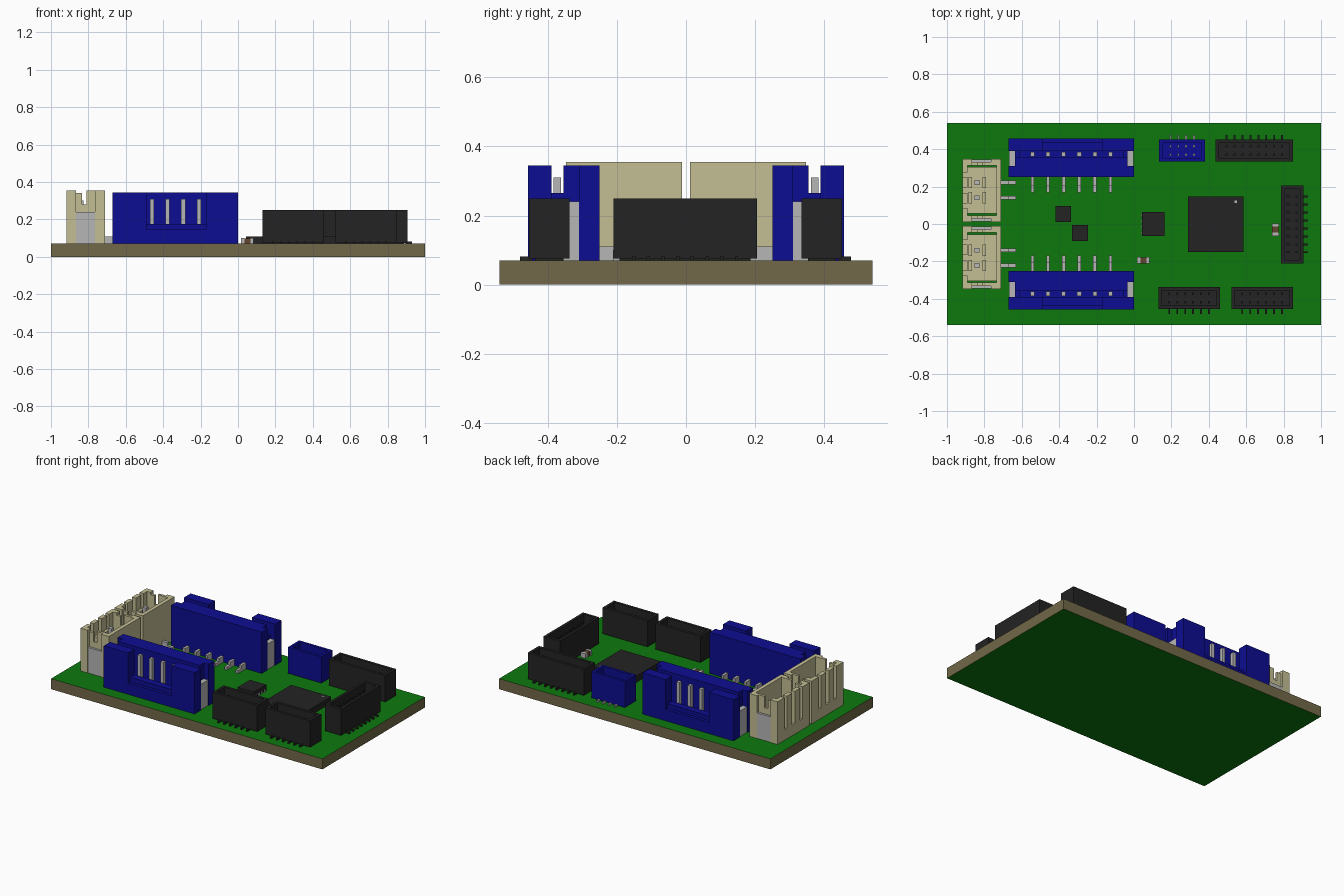
import bpy, bmesh

if "Cube" in bpy.data.objects:
    bpy.data.objects.remove(bpy.data.objects["Cube"])


def material(name, r, g, b):
    m = bpy.data.materials.new(name)
    m.diffuse_color = (r, g, b, 1)
    m.use_nodes = True
    m.node_tree.nodes["Principled BSDF"].inputs["Base Color"].default_value = m.diffuse_color
    return m


GREEN = material("board green", 0.004, 0.19, 0.004)
BROWN = material("board edge brown", 0.17, 0.14, 0.065)
BLUE = material("blue plastic", 0.004, 0.004, 0.29)
BLACK = material("black plastic", 0.017, 0.017, 0.017)
BEIGE = material("beige plastic", 0.55, 0.52, 0.30)
METAL = material("grey metal", 0.47, 0.47, 0.47)
CERAMIC = material("capacitor brown", 0.12, 0.06, 0.03)
Z = 0.07  # top of the board


def boxes(name, mat, items):
    """One object made of boxes given as (x0, x1, y0, y1, z0, z1)."""
    bm = bmesh.new()
    for b in items:
        lo = [min(b[i], b[i + 1]) for i in (0, 2, 4)]
        hi = [max(b[i], b[i + 1]) for i in (0, 2, 4)]
        for v in bmesh.ops.create_cube(bm, size=1)["verts"]:
            v.co = [lo[i] if v.co[i] < 0 else hi[i] for i in range(3)]
    me = bpy.data.meshes.new(name)
    bm.to_mesh(me)
    bm.free()
    me.materials.append(mat)
    ob = bpy.data.objects.new(name, me)
    bpy.context.collection.objects.link(ob)
    return ob


# Board: green faces above and below, brown edge
board = boxes("board", GREEN, [(-1, 1, -0.54, 0.54, 0, Z)])
board.data.materials.append(BROWN)
for p in board.data.polygons:
    p.material_index = 0 if abs(p.normal.z) > 0.5 else 1


# Large blue connectors, mirrored front to back
def blue_connector(s, side):
    x0, x1, top = -0.67, 0.0, 0.345
    y = [s * v for v in (0.457, 0.39, 0.355, 0.31, 0.25)]
    pins = [-0.543 + 0.0835 * i for i in range(6)]
    body = [
        (x0, -0.49, y[0], y[1], Z, top),             # outer wall posts
        (-0.17, x1, y[0], y[1], Z, top),
        (-0.49, -0.17, y[0], y[1], Z, 0.145),        # sill of the window
        (-0.49, -0.17, s * 0.435, y[1], 0.145, 0.175),
        (x0 + 0.035, x1 - 0.035, y[2], y[3], Z, top),  # thick inner wall
        (x0, x1, y[3], y[4], Z, top),
        (x0 + 0.035, x1 - 0.035, y[1], y[2], Z, 0.15),  # floor
        (x0 + 0.035, x0 + 0.06, y[1], y[2], 0.15, 0.265),  # end stops
        (x1 - 0.06, x1 - 0.035, y[1], y[2], 0.15, 0.265),
    ]
    boxes(side + "_blue_housing", BLUE, body)
    boxes(side + "_blue_solder_tabs", METAL, [
        (x0 + 0.003, x0 + 0.035, y[1], y[3], Z, 0.24),
        (x1 - 0.035, x1 - 0.003, y[1], y[3], Z, 0.24)])
    metal = []
    for x in pins:
        metal += [(x - 0.011, x + 0.011, s * 0.384, s * 0.362, 0.15, 0.31),
                  (x - 0.009, x + 0.009, s * 0.25, s * 0.205, Z, 0.11),
                  (x - 0.009, x + 0.009, s * 0.205, s * 0.168, Z, 0.09)]
    boxes(side + "_blue_pins", METAL, metal)


# Beige power connectors, mirrored front to back
def beige_connector(s, side):
    x0, x1, top = -0.918, -0.71, 0.355
    ya, yb = 0.012, 0.347
    body = [(-0.735, x1, s * ya, s * yb, Z, top),       # back wall
            (x0, -0.735, s * 0.055, s * 0.305, Z, 0.14)]  # floor
    # open-topped wall split by narrow slots
    edges = [ya, 0.085, 0.11, 0.165, 0.195, 0.25, 0.275, yb]
    for a, b in zip(edges[::2], edges[1::2]):
        body.append((x0, x0 + 0.028, s * a, s * b, Z, top))
    # end walls with a notch, and the recess for the solder tabs
    for outer, inner in ((ya, 0.045), (yb, 0.314)):
        mid = (outer + inner) / 2
        body += [(x0 + 0.028, -0.865, s * outer, s * inner, Z, top),
                 (-0.765, -0.735, s * outer, s * inner, Z, top),
                 (-0.81, -0.765, s * mid, s * inner, Z, top),
                 (-0.865, -0.835, s * mid, s * inner, Z, 0.34),
                 (-0.835, -0.81, s * mid, s * inner, Z, 0.28)]
    # collars around the pins
    for y in (0.14, 0.222):
        body += [(-0.885, -0.865, s * (y - 0.03), s * (y + 0.03), 0.14, 0.27),
                 (-0.81, -0.79, s * (y - 0.03), s * (y + 0.03), 0.14, 0.27)]
    boxes(side + "_beige_housing", BEIGE, body)
    metal = [(-0.865, -0.765, s * 0.014, s * 0.03, Z, 0.24),
             (-0.865, -0.765, s * 0.345, s * 0.33, Z, 0.24)]
    for y in (0.14, 0.222):
        metal += [(-0.852, -0.826, s * (y - 0.013), s * (y + 0.013), 0.14, 0.30),
                  (x1, -0.67, s * (y - 0.01), s * (y + 0.01), Z, 0.11),
                  (-0.67, -0.632, s * (y - 0.01), s * (y + 0.01), Z, 0.09)]
    boxes(side + "_beige_pins_and_tabs", METAL, metal)


for s, side in ((-1, "front"), (1, "back")):
    blue_connector(s, side)
    beige_connector(s, side)


# Small shrouded headers; side = direction of the leads
def header(name, x0, x1, y0, y1, side, n, mat, pin_mat):
    w, top, floor = 0.018, 0.25, 0.12
    boxes(name + "_shroud", mat, [
        (x0, x1, y0, y0 + w, Z + 0.005, top), (x0, x1, y1 - w, y1, Z + 0.005, top),
        (x0, x0 + w, y0 + w, y1 - w, Z + 0.005, top),
        (x1 - w, x1, y0 + w, y1 - w, Z + 0.005, top),
        (x0 + w, x1 - w, y0 + w, y1 - w, Z, floor)])
    pins = []
    along_x = side in ("+y", "-y")
    mid = (x0 + x1) / 2 if along_x else (y0 + y1) / 2
    across = (y0 + y1) / 2 if along_x else (x0 + x1) / 2
    sign = 1 if side[0] == "+" else -1
    edge = across + sign * (y1 - y0 if along_x else x1 - x0) / 2
    for i in range(n):
        c = mid + (i - (n - 1) / 2) * 0.0425
        spans = [(across - 0.03, across - 0.016, floor, 0.21),
                 (across + 0.016, across + 0.03, floor, 0.21),
                 (edge - sign * 0.01, edge + sign * 0.025, Z, Z + 0.012)]
        for a, b, z0, z1 in spans:
            p = (c - 0.005, c + 0.005)
            pins.append((*p, a, b, z0, z1) if along_x else (a, b, *p, z0, z1))
    boxes(name + "_pins", pin_mat, pins)


header("back_black_header", 0.437, 0.85, 0.335, 0.452, "+y", 8, BLACK, BLACK)
header("front_black_header", 0.13, 0.46, -0.455, -0.337, "-y", 6, BLACK, BLACK)
header("front_right_black_header", 0.52, 0.85, -0.455, -0.337, "-y", 6, BLACK, BLACK)
header("right_black_header", 0.787, 0.906, -0.21, 0.205, "+x", 8, BLACK, BLACK)
header("small_blue_header", 0.135, 0.38, 0.335, 0.452, "+y", 4, BLUE, METAL)

# Chips
boxes("main_chip", BLACK, [(0.29, 0.585, -0.15, 0.146, Z, 0.112)])
boxes("main_chip_marker", METAL, [(0.537, 0.551, 0.111, 0.125, 0.112, 0.114)])
boxes("medium_chip", BLACK, [(0.042, 0.163, -0.065, 0.065, Z, 0.11)])
boxes("medium_chip_pads", METAL, [
    (x - 0.003, x + 0.003, y - 0.006, y + 0.006, Z, 0.085)
    for x in (0.041, 0.164) for y in (-0.045, -0.015, 0.015, 0.045)])
boxes("small_chip_left", BLACK, [(-0.42, -0.336, 0.01, 0.096, Z, 0.11)])
boxes("small_chip_right", BLACK, [(-0.331, -0.246, -0.091, -0.005, Z, 0.11)])

# Capacitors
boxes("front_capacitor", CERAMIC, [(0.034, 0.066, -0.21, -0.179, Z, 0.098)])
boxes("front_capacitor_ends", METAL, [(0.016, 0.034, -0.212, -0.177, Z, 0.1),
                                      (0.066, 0.084, -0.212, -0.177, Z, 0.1)])
boxes("right_capacitor", CERAMIC, [(0.739, 0.773, -0.046, -0.014, Z, 0.098)])
boxes("right_capacitor_ends", METAL, [(0.737, 0.775, -0.064, -0.046, Z, 0.1),
                                      (0.737, 0.775, -0.014, 0.004, Z, 0.1)])
